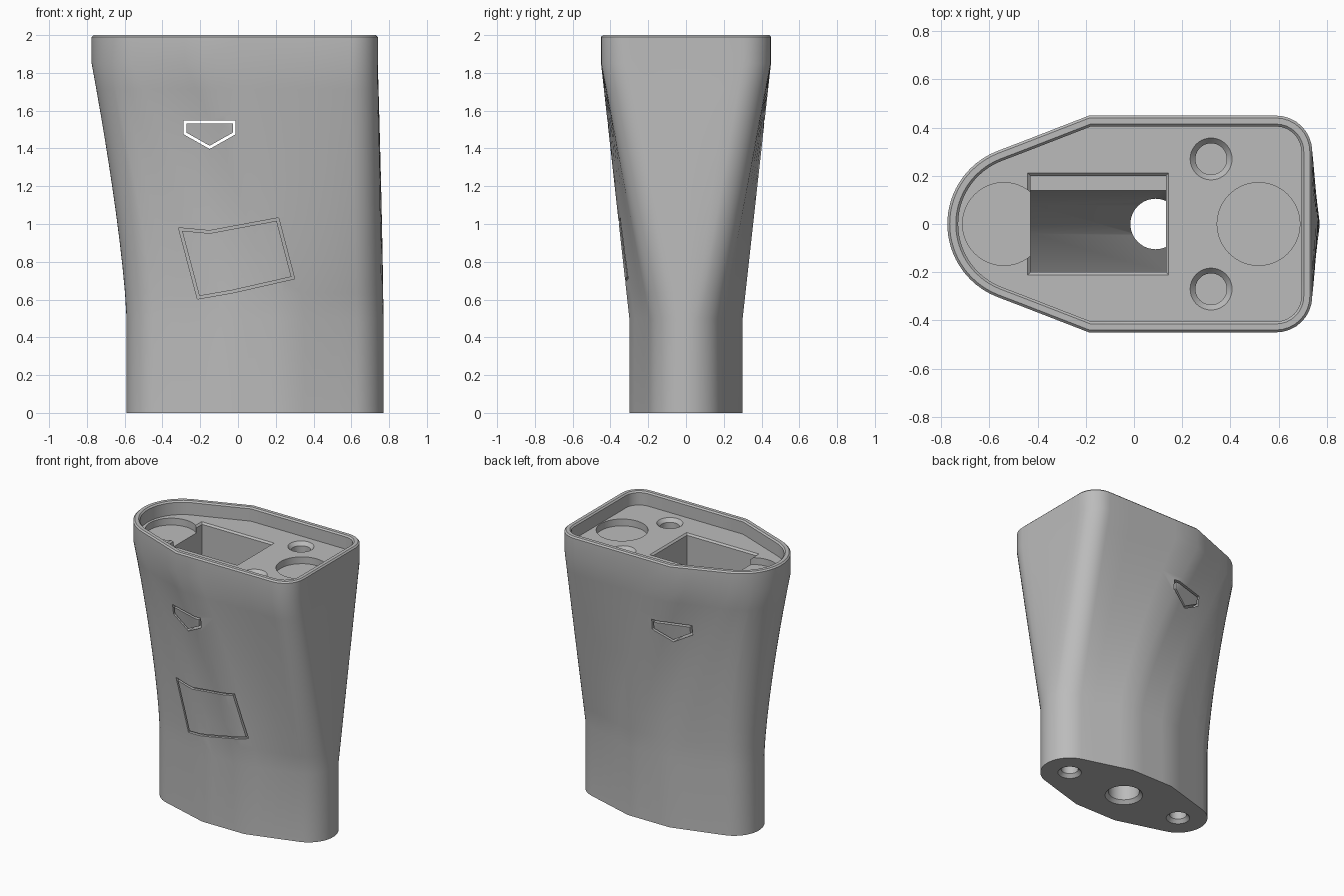
import bpy, bmesh
from math import cos, sin, radians
from mathutils import Vector

if "Cube" in bpy.data.objects:
    bpy.data.objects.remove(bpy.data.objects["Cube"])

grey = bpy.data.materials.new("grey_plastic")
grey.use_nodes = True
grey.diffuse_color = (0.5, 0.5, 0.5, 1)
grey.node_tree.nodes["Principled BSDF"].inputs["Base Color"].default_value = (0.5, 0.5, 0.5, 1)


def loft(name, loops, ring=False):
    """Skin equal-length loops of 3D points; cap the ends or close into a ring."""
    bm = bmesh.new()
    rows = [[bm.verts.new(p) for p in loop] for loop in loops]
    n = len(rows[0])
    pairs = list(zip(rows, rows[1:])) + ([(rows[-1], rows[0])] if ring else [])
    for a, b in pairs:
        for i in range(n):
            j = (i + 1) % n
            bm.faces.new((a[i], a[j], b[j], b[i]))
    if not ring:
        bm.faces.new(rows[0])
        bm.faces.new(rows[-1])
    bmesh.ops.recalc_face_normals(bm, faces=bm.faces)
    mesh = bpy.data.meshes.new(name)
    bm.to_mesh(mesh)
    bm.free()
    mesh.materials.append(grey)
    obj = bpy.data.objects.new(name, mesh)
    bpy.context.collection.objects.link(obj)
    return obj


def arc(cx, cy, r, a0, a1, n):
    angles = [radians(a0 + (a1 - a0) * i / n) for i in range(n)]
    return [Vector((cx + r * cos(a), cy + r * sin(a))) for a in angles]


def line(p, q, n):
    return [Vector(p).lerp(Vector(q), i / n) for i in range(n)]


def mirrored(half):
    return half + [Vector((p.x, -p.y)) for p in reversed(half[1:-1])]


def inset(poly, d):
    """Move a counter-clockwise outline inwards."""
    out = []
    for i, p in enumerate(poly):
        e1 = (p - poly[i - 1]).normalized()
        e2 = (poly[(i + 1) % len(poly)] - p).normalized()
        n1, n2 = Vector((-e1.y, e1.x)), Vector((-e2.y, e2.x))
        out.append(p + (n1 + n2) * d / (1 + n1.dot(n2)))
    return out


def at(poly, z):
    return [(p.x, p.y, z) for p in poly]


# Foot and head outlines with matching point counts
tip = Vector((-0.39 - 0.2, 0))
tangent = arc(-0.39, 0, 0.2, 106.4, 180, 1)[0]
foot = mirrored(arc(0.57, 0, 0.2, 0, 20, 4) + arc(0.57, 0, 0.2, 20, 73.6, 8)
                + line(arc(0.57, 0, 0.2, 73.6, 90, 1)[0], (0.26, 0.3), 4)
                + line((0.26, 0.3), (-0.08, 0.3), 4)
                + line((-0.08, 0.3), tangent, 4)
                + arc(-0.39, 0, 0.2, 106.4, 180, 10) + [tip])
head = mirrored(line((0.74, 0), (0.74, 0.3), 4) + arc(0.59, 0.3, 0.15, 0, 90, 8)
                + line((0.59, 0.45), (-0.187, 0.45), 4)
                + line((-0.187, 0.45), (-0.566, 0.303), 4)
                + arc(-0.45, 0, 0.325, 111, 135, 4)
                + arc(-0.45, 0, 0.325, 135, 180, 10) + [Vector((-0.775, 0))])

# Body: straight foot, flared middle, straight collar, recessed top
FLOOR = 1.9
loops = [at(foot, 0)]
STEPS = 10
for k in range(STEPS + 1):
    t = k / STEPS
    loops.append([(f.x + (h.x - f.x) * t ** 1.35, f.y + (h.y - f.y) * t, 0.5 + 1.35 * t)
                  for f, h in zip(foot, head)])
loops += [at(head, 1.99), at(inset(head, 0.01), 2), at(inset(head, 0.035), 2),
          at(inset(head, 0.045), 1.99), at(inset(head, 0.045), FLOOR)]
body = loft("body", loops)
bpy.context.view_layer.update()

cutters = []


def hole(x, y, profile):
    """Round cutter from (radius, height) pairs."""
    cutters.append(loft("hole_cutter", [at(arc(x, y, r, 0, 360, 40), z) for r, z in profile]))


# Shallow round pockets and countersunk holes in the top
for x in (0.517, -0.54):
    hole(x, 0, [(0.172, FLOOR - 0.05), (0.172, 2.1)])
for y in (0.27, -0.27):
    hole(0.32, y, [(0.065, 1.6), (0.065, FLOOR - 0.025), (0.087, FLOOR), (0.087, 2.1)])

# Rectangular shaft with a ledge and a curved sloping floor
shaft = [(-0.2, 2.1), (0.2, 2.1), (0.2, 1.3), (0.14, 1.3), (0.14, 1.25),
         (0.08, 1.08), (-0.04, 0.9), (-0.2, 0.78)]
cutters.append(loft("shaft_cutter", [[(x, y, z) for y, z in shaft] for x in (-0.43, 0.132)]))
# Softened lip of the shaft
lip = [(-0.43, -0.2), (0.132, -0.2), (0.132, 0.2), (-0.43, 0.2)]
lip = [Vector(p) for p in lip]
cutters.append(loft("lip_cutter", [at(lip, FLOOR - 0.012), at(inset(lip, -0.014), FLOOR + 0.002),
                                   at(inset(lip, -0.014), 2.1)]))

# Countersunk holes in the underside; the middle one opens into the shaft
hole(0.09, 0, [(0.128, -0.1), (0.128, 0), (0.105, 0.025), (0.105, 1.25)])
for x in (0.57, -0.39):
    hole(x, 0, [(0.08, -0.1), (0.08, 0), (0.058, 0.025), (0.058, 0.3)])

# Badge outline: a narrow slot running from front to back
badge = [Vector(p) for p in ((-0.288, 1.548), (-0.288, 1.475), (-0.15, 1.397),
                             (-0.012, 1.475), (-0.012, 1.548))]
inner = inset(badge, 0.015)
cutters.append(loft("badge_cutter", [[(p.x, y, p.y) for p in poly] for poly, y in
                                     ((badge, -1), (badge, 1), (inner, 1), (inner, -1))], True))

# Tilted panel outline: a shallow groove following the front surface
corners = [(-0.315, 0.98), (-0.215, 0.603), (-0.03, 0.635), (0.3, 0.71),
           (0.215, 1.033), (-0.15, 0.965)]
panel = []
for a, b in zip(corners, corners[1:] + corners[:1]):
    panel += line(a, b, 6)
inner = inset(panel, 0.014)


def under_skin(p):
    hit, loc, _, _ = body.ray_cast((p.x, -2, p.y), (0, 1, 0))
    return (p.x, (loc.y if hit else -0.3) + 0.02, p.y)


cutters.append(loft("panel_cutter", [[(p.x, -1, p.y) for p in panel],
                                     [under_skin(p) for p in panel],
                                     [under_skin(p) for p in inner],
                                     [(p.x, -1, p.y) for p in inner]], True))

# Cut everything out of the body
bpy.ops.object.select_all(action="DESELECT")
bpy.context.view_layer.objects.active = body
body.select_set(True)
for cutter in cutters:
    cutter.hide_render = True
    mod = body.modifiers.new("cut", "BOOLEAN")
    mod.operation = "DIFFERENCE"
    mod.solver = "EXACT"
    mod.object = cutter
    bpy.ops.object.modifier_apply(modifier=mod.name)
    bpy.data.objects.remove(cutter)
bpy.ops.object.shade_smooth_by_angle(angle=radians(30))
